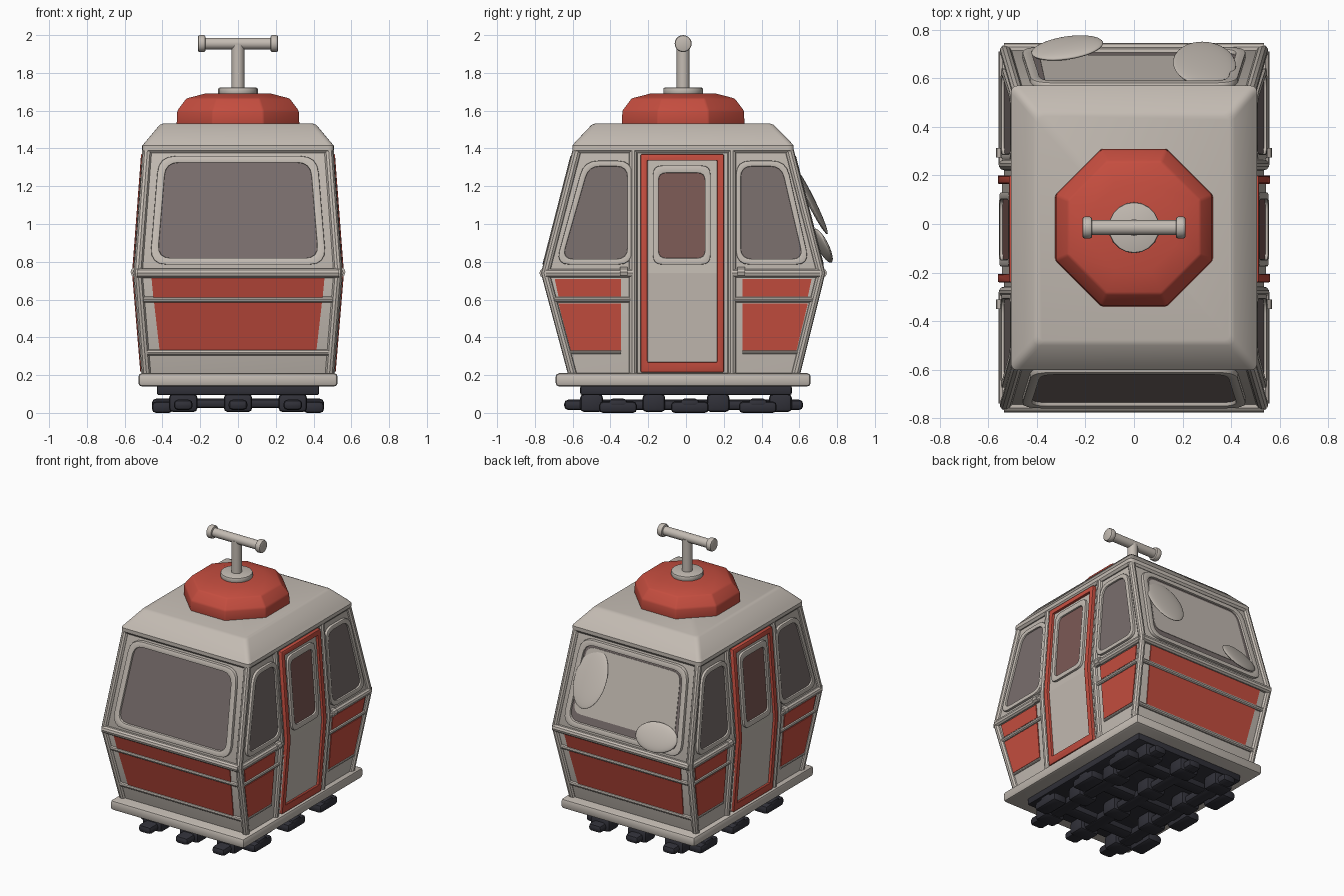
import bpy, bmesh, math
from mathutils import Vector

if "Cube" in bpy.data.objects:
    bpy.data.objects.remove(bpy.data.objects["Cube"])


def material(name, rgb):
    m = bpy.data.materials.new(name)
    m.diffuse_color = (*rgb, 1)
    m.use_nodes = True
    m.node_tree.nodes["Principled BSDF"].inputs["Base Color"].default_value = m.diffuse_color
    return m


CREAM = material("warm grey paint", (0.55, 0.50, 0.45))
RED = material("red paint", (0.56, 0.075, 0.05))
GLASS = material("smoky glass", (0.19, 0.155, 0.15))
DOOR_GLASS = material("reddish glass", (0.20, 0.10, 0.09))
DARK = material("dark metal", (0.03, 0.03, 0.04))

# Wall section at each height: z, half width, front y, back y
WALL = [(0.20, 0.490, -0.605, 0.585), (0.74, 0.535, -0.750, 0.720), (1.40, 0.485, -0.580, 0.550)]
MID = -0.015


def section(z):
    a, b = (WALL[0], WALL[1]) if z <= 0.74 else (WALL[1], WALL[2])
    t = (z - a[0]) / (b[0] - a[0])
    return [a[i] + t * (b[i] - a[i]) for i in (1, 2, 3)]


def on_wall(side, u, z, d=0.0):
    """Point on a wall, moved outward by d."""
    x, yf, yb = section(z)
    return Vector({"front": (u, yf - d, z), "back": (u, yb + d, z),
                   "right": (x + d, u, z), "left": (-x - d, u, z)}[side])


def finish(name, bm, mat, bevel=0.0):
    bmesh.ops.recalc_face_normals(bm, faces=bm.faces)
    me = bpy.data.meshes.new(name)
    bm.to_mesh(me)
    bm.free()
    me.materials.append(mat)
    ob = bpy.data.objects.new(name, me)
    bpy.context.collection.objects.link(ob)
    if bevel:
        mod = ob.modifiers.new("bevel", "BEVEL")
        mod.width, mod.segments, mod.limit_method = bevel, 2, "ANGLE"
    return ob


def loft(name, rings, mat, bevel=0.0):
    bm = bmesh.new()
    vs = [[bm.verts.new(p) for p in r] for r in rings]
    n = len(vs[0])
    for a, b in zip(vs, vs[1:]):
        for i in range(n):
            bm.faces.new((a[i], a[(i + 1) % n], b[(i + 1) % n], b[i]))
    bm.faces.new(vs[0])
    bm.faces.new(vs[-1])
    return finish(name, bm, mat, bevel)


def rounded(pts, r, n=4):
    """Outline with its corners rounded."""
    out = []
    for i, p in enumerate(pts):
        p, a, b = Vector(p), Vector(pts[i - 1]), Vector(pts[(i + 1) % len(pts)])
        s, e = p + (a - p).normalized() * r, p + (b - p).normalized() * r
        for k in range(n + 1):
            t = k / n
            out.append(s * (1 - t) ** 2 + p * 2 * t * (1 - t) + e * t * t)
    return out


def rect_ring(x, y0, y1, z, r=0.03):
    return [(p.x, p.y, z) for p in rounded([(-x, y0), (x, y0), (x, y1), (-x, y1)], r)]


def plate(name, side, pts, mat, d=0.006):
    return loft(name, [[on_wall(side, u, z, k) for u, z in pts] for k in (-0.002, d)], mat)


def frame(name, side, outer, inner, mat, d=0.022, bevel=0.005):
    bm = bmesh.new()
    loops = [(outer, -0.01), (outer, d), (inner, d), (inner, -0.01)]
    vs = [[bm.verts.new(on_wall(side, u, z, k)) for u, z in pts] for pts, k in loops]
    n = len(outer)
    for j in range(4):
        a, b = vs[j], vs[(j + 1) % 4]
        for i in range(n):
            bm.faces.new((a[i], a[(i + 1) % n], b[(i + 1) % n], b[i]))
    return finish(name, bm, mat, bevel)


def tube(name, pts, r, mat=CREAM, closed=False):
    cu = bpy.data.curves.new(name, "CURVE")
    cu.dimensions, cu.bevel_depth, cu.bevel_resolution, cu.use_fill_caps = "3D", r, 3, True
    sp = cu.splines.new("POLY")
    sp.points.add(len(pts) - 1)
    for q, p in zip(sp.points, pts):
        q.co = (*p, 1)
    sp.use_cyclic_u = closed
    cu.materials.append(mat)
    ob = bpy.data.objects.new(name, cu)
    bpy.context.collection.objects.link(ob)


def box(name, lo, hi, mat, bevel):
    return loft(name, [[(lo[0], lo[1], z), (hi[0], lo[1], z), (hi[0], hi[1], z), (lo[0], hi[1], z)]
                       for z in (lo[2], hi[2])], mat, bevel)


def cylinder(name, p, q, r, mat, n=20, bevel=0.0):
    p, q = Vector(p), Vector(q)
    rot = (q - p).to_track_quat("Z", "Y")
    ring = [rot @ Vector((r * math.cos(2 * math.pi * i / n), r * math.sin(2 * math.pi * i / n), 0))
            for i in range(n)]
    return loft(name, [[c + v for v in ring] for c in (p, q)], mat, bevel)


# Cabin shell, floor sill and roof
loft("cabin_shell", [rect_ring(x, a, b, z, 0.03) for z, x, a, b in WALL], CREAM)
box("floor_sill", (-0.527, -0.69, 0.14), (0.527, 0.66, 0.21), CREAM, 0.018)
loft("roof", [rect_ring(0.495, -0.59, 0.56, 1.375), rect_ring(0.507, -0.602, 0.57, 1.39),
              rect_ring(0.507, -0.602, 0.57, 1.415), rect_ring(0.49, -0.585, 0.553, 1.435),
              rect_ring(0.415, -0.50, 0.465, 1.525), rect_ring(0.395, -0.48, 0.445, 1.532)], CREAM)

# Corner posts
for side, face in (("front", -1), ("back", 1)):
    for s in (-1, 1):
        pts = []
        for z in (0.2, 0.74, 1.4):
            x, yf, yb = section(z)
            pts.append((s * (x - 0.006), (yf + 0.006) if face < 0 else (yb - 0.006), z))
        tube("corner_post", pts, 0.024)

# Front and back: belt rails, red panels and wide windows
for side in ("front", "back"):
    tube("belt_rail", [on_wall(side, u, 0.74) for u in (-0.535, 0.535)], 0.026)
    for z, w in ((0.60, 0.50), (0.32, 0.48)):
        tube("trim_rail", [on_wall(side, u, z) for u in (-w, w)], 0.016)
    plate("upper_red_panel", side, [(-0.448, 0.61), (0.448, 0.61), (0.458, 0.715), (-0.458, 0.715)], RED)
    plate("lower_red_panel", side, [(-0.415, 0.33), (0.415, 0.33), (0.445, 0.59), (-0.445, 0.59)], RED)
    outer = rounded([(-0.467, 0.785), (0.467, 0.785), (0.42, 1.36), (-0.42, 1.36)], 0.09)
    inner = rounded([(-0.425, 0.82), (0.425, 0.82), (0.383, 1.325), (-0.383, 1.325)], 0.07)
    frame("window_frame", side, outer, inner, CREAM)
    plate("window_glass", side, inner, GLASS)
plate("back_window_panel", "back", rounded([(-0.39, 0.87), (0.405, 0.87), (0.37, 1.31), (-0.365, 1.31)], 0.06),
      CREAM, 0.009)

# Oval discs on the back window
for name, loc, size, rot in (
        ("tall_disc", (0.29, 0.66, 1.125), (0.13, 0.018, 0.20), (0.46, 0, -0.1)),
        ("wide_disc", (-0.275, 0.725, 0.885), (0.15, 0.022, 0.10), (0.45, 0, 0.15))):
    bm = bmesh.new()
    bmesh.ops.create_uvsphere(bm, u_segments=24, v_segments=14, radius=1)
    ob = finish(name, bm, CREAM)
    ob.location, ob.scale, ob.rotation_euler = loc, size, rot

# Sides: windows, red panels, rails and sliding door
D0, D1 = -0.24, 0.20


def kinked(u0, u1, z0, z1):
    return [(u0, z0), (u1, z0), (u1, 0.74), (u1, z1), (u0, z1), (u0, 0.74)]


for side in ("right", "left"):
    # per bay: inner edge, outer edge at window base and top, panel inner edge, panel edges, post, corner y
    bays = ((-0.31, -0.655, -0.515, -0.345, (-0.61, -0.675, -0.695), -0.28, -0.74),
            (0.29, 0.62, 0.505, 0.30, (0.585, 0.645, 0.665), 0.243, 0.71))
    for near, low, top, pin, (e0, e1, e2), post, corner in bays:
        s = 1 if near > 0 else -1
        inner = rounded([(near, 0.815), (low, 0.815), (top, 1.305), (near, 1.305)], 0.06)
        outer = rounded([(near - s * 0.025, 0.785), (low + s * 0.035, 0.785),
                         (top + s * 0.025, 1.335), (near - s * 0.025, 1.335)], 0.075)
        frame("side_window_frame", side, outer, inner, CREAM, 0.018)
        plate("side_window_glass", side, inner, GLASS)
        plate("side_lower_red_panel", side, [(pin, 0.33), (e0, 0.33), (e1, 0.58), (pin, 0.58)], RED)
        plate("side_upper_red_panel", side, [(pin, 0.615), (e1, 0.615), (e2, 0.71), (pin, 0.71)], RED)
        tube("side_belt_rail", [on_wall(side, u, 0.74) for u in (post, corner)], 0.024)
        tube("side_trim_rail", [on_wall(side, u, 0.60) for u in (post, e1 + s * 0.03)], 0.015)
        tube("side_lower_rail", [on_wall(side, u, 0.32) for u in (pin, e0 + s * 0.02)], 0.010)
        tube("door_post", [on_wall(side, post, z) for z in (0.2, 0.74, 1.39)], 0.022)
        tube("belt_knob", [on_wall(side, post + s * k, 0.745, 0.006) for k in (0.03, 0.07)], 0.028)
    frame("door_red_frame", side, kinked(D0, D1, 0.215, 1.37), kinked(D0 + 0.035, D1 - 0.035, 0.27, 1.335), RED, 0.026)
    plate("door_lower_panel", side, [(D0, 0.22), (D1, 0.22), (D1, 0.74), (D0, 0.74)], CREAM, 0.008)
    plate("door_upper_panel", side, [(D0, 0.74), (D1, 0.74), (D1, 1.36), (D0, 1.36)], CREAM, 0.008)
    outer = rounded([(-0.175, 0.785), (0.13, 0.785), (0.13, 1.31), (-0.175, 1.31)], 0.05)
    inner = rounded([(-0.145, 0.82), (0.10, 0.82), (0.10, 1.27), (-0.145, 1.27)], 0.04)
    frame("door_window_frame", side, outer, inner, CREAM, 0.024)
    plate("door_window_glass", side, inner, DOOR_GLASS, 0.012)

# Faceted roof dome
dome = []
for z, r in ((1.52, 0.352), (1.60, 0.348), (1.665, 0.295), (1.69, 0.19)):
    dome.append([(r * math.cos(math.pi * (i + 0.5) / 4), MID + r * math.sin(math.pi * (i + 0.5) / 4), z)
                 for i in range(8)])
loft("roof_dome", dome, RED, 0.008)

# Mast and cable grip
cylinder("mast_flange", (0, MID, 1.685), (0, MID, 1.722), 0.105, CREAM, 20, 0.008)
cylinder("mast", (0, MID, 1.71), (0, MID, 1.95), 0.034, CREAM)
cylinder("grip_bar", (-0.19, MID, 1.955), (0.19, MID, 1.955), 0.031, CREAM)
for s in (-1, 1):
    cylinder("grip_end", (s * 0.172, MID, 1.955), (s * 0.213, MID, 1.955), 0.045, CREAM, 20, 0.01)

# Undercarriage: plate, long runners and cross bars with thick pads
box("underbody_plate", (-0.43, -0.56, 0.095), (0.43, 0.56, 0.145), DARK, 0.01)
for x in (-0.29, 0, 0.29):
    box("runner", (x - 0.05, -0.645, 0.015), (x + 0.05, 0.62, 0.07), DARK, 0.022)
    for y in (-0.5, -0.17, 0.17, 0.5):
        box("runner_pad", (x - 0.075, y - 0.06, 0.005), (x + 0.075, y + 0.06, 0.10), DARK, 0.02)
for y in (-0.36, 0.02, 0.38):
    box("cross_bar", (-0.455, y - 0.05, 0.025), (0.455, y + 0.05, 0.075), DARK, 0.02)
    for s in (-1, 1):
        box("cross_bar_foot", (s * 0.40 - 0.055, y - 0.10, 0.0), (s * 0.40 + 0.055, y + 0.10, 0.06), DARK, 0.02)

# Turn tubes into meshes and smooth shallow angles
bpy.ops.object.select_all(action="SELECT")
bpy.context.view_layer.objects.active = next(o for o in bpy.data.objects if o.type == "CURVE")
bpy.ops.object.convert(target="MESH")
bpy.ops.object.select_all(action="SELECT")
bpy.ops.object.shade_smooth_by_angle()
